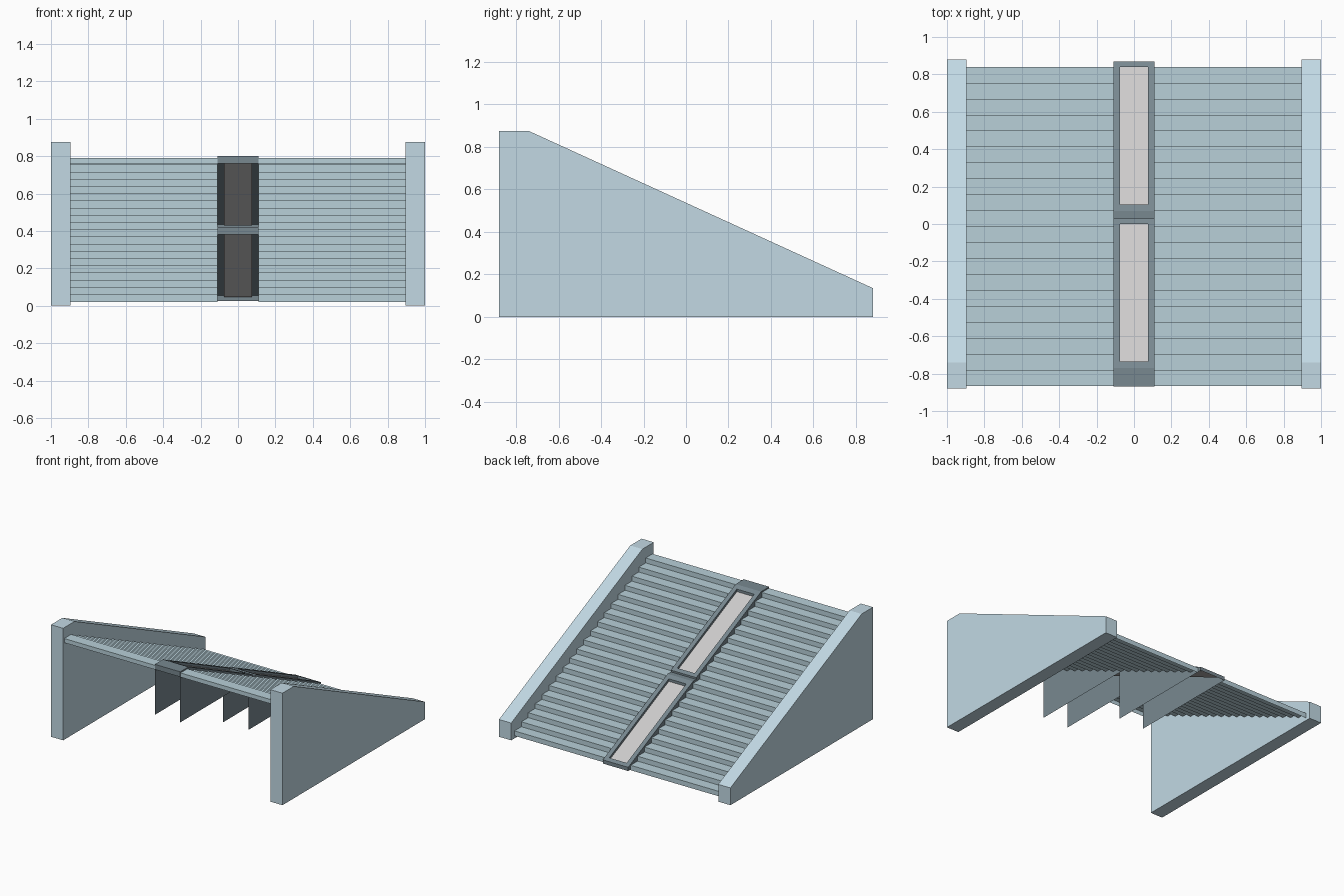
import bpy, bmesh

old = bpy.data.objects.get("Cube")
if old:
    bpy.data.objects.remove(old, do_unlink=True)


def material(name, srgb):
    color = [((c / 255 + 0.055) / 1.055) ** 2.4 for c in srgb] + [1]
    m = bpy.data.materials.new(name)
    m.use_nodes = True
    m.diffuse_color = color
    m.node_tree.nodes["Principled BSDF"].inputs["Base Color"].default_value = color
    return m


wall_blue = material("pale_blue_wall", (194, 217, 228))
step_blue = material("blue_grey_steps", (184, 208, 217))
slate = material("slate_frame", (120, 136, 144))
panel_grey = material("light_grey_panel", (206, 204, 204))


def build(name, polygons, mat):
    """Make one object from a list of polygons."""
    bm = bmesh.new()
    for poly in polygons:
        bm.faces.new([bm.verts.new(p) for p in poly])
    bmesh.ops.remove_doubles(bm, verts=bm.verts, dist=0.0001)
    bmesh.ops.recalc_face_normals(bm, faces=bm.faces)
    mesh = bpy.data.meshes.new(name)
    bm.to_mesh(mesh)
    bm.free()
    mesh.materials.append(mat)
    ob = bpy.data.objects.new(name, mesh)
    bpy.context.collection.objects.link(ob)
    return ob


def sweep(profile, x0, x1):
    """Strip of quads along a (y, z) profile, between two x positions."""
    return [[(x0, *a), (x1, *a), (x1, *b), (x0, *b)]
            for a, b in zip(profile, profile[1:])]


def side(profile, x):
    return [(x, y, z) for y, z in profile]


# Profiles: side wall, and the stepped sheet with a lip at the top
wall = [(-0.88, 0), (-0.88, 0.875), (-0.74, 0.875), (0.88, 0.135), (0.88, 0)]
STEPS, RUN, RISE = 20, 0.0853, 0.0385
steps = [(0.84, 0.02)]
for i in range(STEPS):
    y, z = 0.84 - i * RUN, 0.02 + (i + 1) * RISE
    steps += [(y, z), (y - RUN, z)]
steps.append((steps[-1][0], 0.757))

INNER, FRAME, HOLE = 0.895, 0.11, 0.075
for label, s in (("left", 1), ("right", -1)):
    build(label + "_wall",
          sweep(wall + wall[:1], s * INNER, s) + [side(wall, s * INNER), side(wall, s)],
          wall_blue)
    build(label + "_steps", sweep(steps, s * FRAME, s * INNER), step_blue)


def ramp_section(label, dy, dz):
    """Sloped frame with a landing, side plates and a sunken panel."""
    y0, y1, y2 = -0.87 + dy, -0.77 + dy, 0.03 + dy
    top, end, base = 0.80 + dz, 0.434 + dz, 0.405 + dz
    h0, h1 = -0.735 + dy, 0.0 + dy

    def at(y, drop=0.0):
        return (y, top + (end - top) * (y - y1) / (y2 - y1) - drop)

    # Frame: lips, landing and the four borders around the opening
    faces = sweep([(y0, top - 0.04), (y0, top), (y1, top), at(h0)], -FRAME, FRAME)
    faces += sweep([at(h1), at(y2), (y2, base)], -FRAME, FRAME)
    outline = [(y0, base), (y0, top), (y1, top), (y2, end), (y2, base)]
    for s in (-1, 1):
        faces += sweep([at(h0), at(h1)], s * HOLE, s * FRAME)
        faces.append(side(outline, s * FRAME))
        faces.append(side([at(h0), at(h1), at(h1, 0.02), at(h0, 0.02)], s * HOLE))
    for y in (h0, h1):
        faces += sweep([at(y), at(y, 0.02)], -HOLE, HOLE)
    build(label + "_ramp_frame", faces, slate)
    build(label + "_ramp_panel", sweep([at(h0, 0.02), at(h1, 0.02)], -HOLE, HOLE),
          panel_grey)


ramp_section("upper", 0, 0)
ramp_section("lower", 0.84, -0.38)
